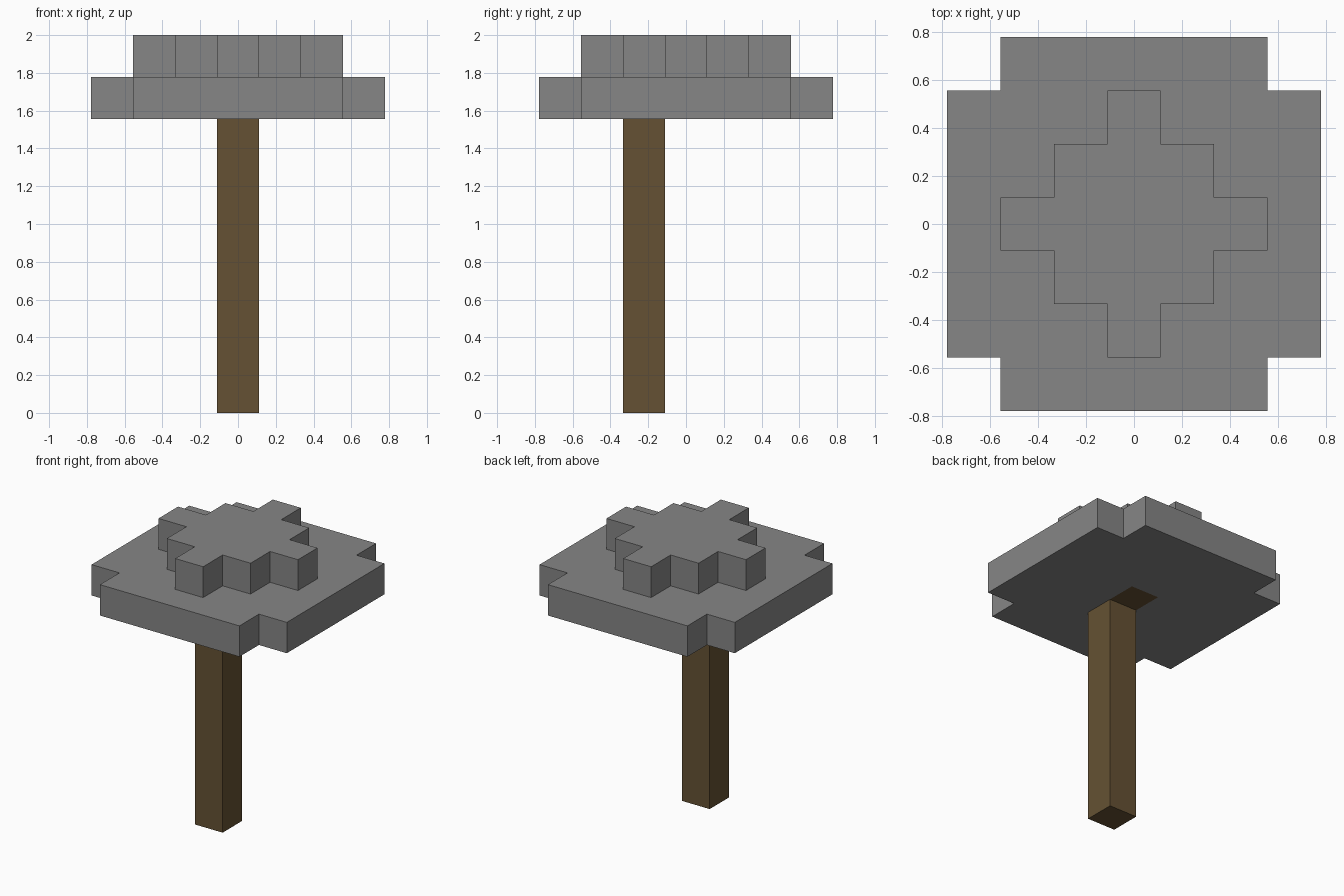
import bpy
import bmesh
from mathutils import Vector

cube = bpy.data.objects.get("Cube")
if cube:
    bpy.data.objects.remove(cube, do_unlink=True)

UNIT = 2 / 9  # edge of one block; the model is nine blocks tall


def make_material(name, rgb):
    mat = bpy.data.materials.new(name)
    mat.use_nodes = True
    color = (*rgb, 1)
    mat.diffuse_color = color
    bsdf = next(n for n in mat.node_tree.nodes if n.type == "BSDF_PRINCIPLED")
    bsdf.inputs["Base Color"].default_value = color
    return mat


def make_blocks(name, cells, solid, mat):
    """Skin the given blocks, leaving out faces hidden against any solid block."""
    bm = bmesh.new()
    for cell in cells:
        center = Vector(cell) + Vector((0, 0, 0.5))
        for axis in range(3):
            for sign in (-1, 1):
                normal = Vector((0, 0, 0))
                normal[axis] = sign
                neighbour = tuple(int(c + n) for c, n in zip(cell, normal))
                if neighbour in solid:
                    continue
                u = Vector((0, 0, 0))
                u[(axis + 1) % 3] = 0.5
                v = normal.cross(u)
                mid = center + normal / 2
                corners = (mid - u - v, mid + u - v, mid + u + v, mid - u + v)
                bm.faces.new([bm.verts.new(p * UNIT) for p in corners])
    bmesh.ops.remove_doubles(bm, verts=bm.verts, dist=0.001)
    # Merge neighbouring squares into large flat faces
    bmesh.ops.dissolve_limit(bm, angle_limit=0.01, verts=bm.verts, edges=bm.edges)
    mesh = bpy.data.meshes.new(name)
    bm.to_mesh(mesh)
    bm.free()
    mesh.materials.append(mat)
    obj = bpy.data.objects.new(name, mesh)
    bpy.context.collection.objects.link(obj)
    return obj


stone = make_material("stone grey", (0.24, 0.24, 0.24))
wood = make_material("wood brown", (0.13, 0.083, 0.033))

# Handle column, set one block forward, and its peg in the middle of the head
column = {(0, -1, z) for z in range(7)}
peg = {(0, 0, 7)}

# Wide slab with notched corners, and a stepped diamond on top
span = range(-3, 4)
slab = {(x, y, 7) for x in span for y in span if abs(x) + abs(y) < 6} - peg
crown = {(x, y, 8) for x in span for y in span if abs(x) + abs(y) <= 2}

solid = column | peg | slab | crown
make_blocks("handle", column, solid, wood)
make_blocks("handle_peg", peg, solid, wood)
make_blocks("head_slab", slab, solid, stone)
make_blocks("head_crown", crown, solid, stone)
